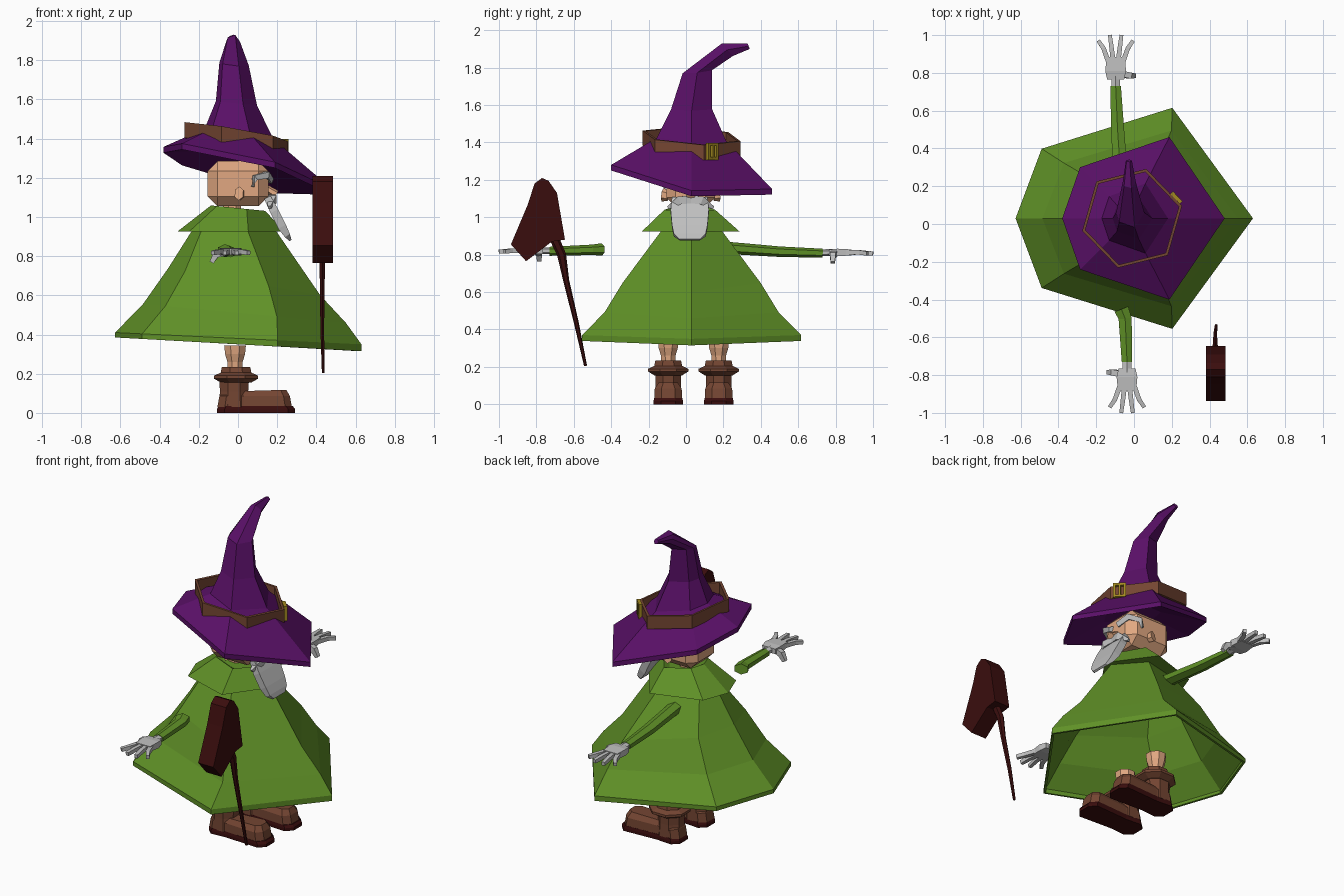
import bpy, bmesh, math
from mathutils import Vector

if "Cube" in bpy.data.objects:
    bpy.data.objects.remove(bpy.data.objects["Cube"])


def material(name, rgb):
    m = bpy.data.materials.new(name)
    m.diffuse_color = (*rgb, 1)
    m.use_nodes = True
    m.node_tree.nodes["Principled BSDF"].inputs["Base Color"].default_value = m.diffuse_color
    return m


GREEN = material("robe green", (0.115, 0.28, 0.02))
PURPLE = material("hat purple", (0.10, 0.005, 0.135))
BROWN = material("leather brown", (0.175, 0.06, 0.032))
DARK = material("dark wood", (0.042, 0.004, 0.004))
SKIN = material("skin", (0.75, 0.39, 0.22))
GREY = material("pale grey", (0.52, 0.52, 0.52))
GOLD = material("buckle gold", (0.36, 0.25, 0.015))

# Six-sided outline shared by robe, collar and hat
HEX = [(1, 0), (.32, 1), (-.78, .63), (-1, 0), (-.78, -.63), (.32, -1)]


def circle(n, start=0):
    return [(math.cos(math.radians(start) + 2 * math.pi * i / n),
             math.sin(math.radians(start) + 2 * math.pi * i / n)) for i in range(n)]


def ring(shape, c, rx, ry, slope_x=0, slope_y=0):
    return [Vector((c[0] + rx * u, c[1] + ry * v,
                    c[2] + slope_x * rx * u + slope_y * ry * v)) for u, v in shape]


def loft(name, rings, mat, caps=True, closed=False):
    bm = bmesh.new()
    vs = [[bm.verts.new(p) for p in r] for r in rings]
    n = len(vs[0])
    pairs = list(zip(vs, vs[1:])) + ([(vs[-1], vs[0])] if closed else [])
    for a, b in pairs:
        for i in range(n):
            j = (i + 1) % n
            bm.faces.new((a[i], a[j], b[j], b[i]))
    if caps and not closed:
        bm.faces.new(vs[0])
        bm.faces.new(vs[-1])
    bmesh.ops.recalc_face_normals(bm, faces=bm.faces)
    me = bpy.data.meshes.new(name)
    bm.to_mesh(me)
    bm.free()
    me.materials.append(mat)
    ob = bpy.data.objects.new(name, me)
    bpy.context.collection.objects.link(ob)
    return ob


def tube(name, pts, radii, mat, n=4, ref=(0, 0, 1)):
    """Sweep along pts; each radius is (sideways, upward)."""
    pts, ref = [Vector(p) for p in pts], Vector(ref)
    k = math.sqrt(2) if n == 4 else 1
    rings = []
    for i, p in enumerate(pts):
        d = (pts[min(i + 1, len(pts) - 1)] - pts[max(i - 1, 0)]).normalized()
        side = d.cross(ref).normalized()
        up = side.cross(d)
        a, b = radii[i]
        rings.append([p + side * u * a * k + up * v * b * k for u, v in circle(n, 180 / n)])
    return loft(name, rings, mat)


def box(name, c, size, mat, bevel=0, rot_z=0):
    x, y = size[0] / 2, size[1] / 2
    sq = [(1, 1), (-1, 1), (-1, -1), (1, -1)]
    ob = loft(name, [ring(sq, (0, 0, s * size[2] / 2), x, y) for s in (-1, 1)], mat)
    ob.location = c
    ob.rotation_euler.z = rot_z
    if bevel:
        m = ob.modifiers.new("Bevel", 'BEVEL')
        m.width, m.segments = bevel, 1
    return ob


# Robe: min x, max x, half depth, height at the min x and max x
robe_rows = [(-.627, .63, .585, .385, .315), (-.627, .63, .585, .41, .35),
             (-.485, .55, .465, .555, .46), (-.355, .42, .37, .74, .60),
             (-.235, .20, .165, .93, .92), (-.13, .13, .12, 1.04, 1.02)]
rings = []
for x0, x1, ry, z0, z1 in robe_rows:
    rx = (x1 - x0) / 2
    rings.append(ring(HEX, ((x0 + x1) / 2, .03, (z0 + z1) / 2), rx, ry, (z1 - z0) / (2 * rx)))
robe = loft("robe", rings, GREEN, caps=False)
solid = robe.modifiers.new("Solidify", 'SOLIDIFY')
solid.thickness, solid.offset = .015, -1

# Collar
loft("collar", [ring(HEX, (-.035, .025, .925), .275, .26),
                ring(HEX, (0, .02, 1.045), .138, .135, -.1),
                ring(HEX, (0, .02, 1.025), .10, .10, -.1)], GREEN)

# Hat brim and bent crown, hollow underneath
loft("hat", [ring(HEX, (.05, .03, 1.31), .17, .17, -.2, -.1),
             ring(HEX, (.05, .03, 1.22), .43, .43, -.25, -.15),
             ring(HEX, (.05, .03, 1.25), .43, .43, -.25, -.15),
             ring(HEX, (.005, .03, 1.425), .175, .185, -.15, -.05),
             ring(HEX, (-.008, .03, 1.58), .105, .11, -.1),
             ring(HEX, (-.02, .06, 1.78), .075, .078, -.1, .1),
             ring(HEX, (-.025, .22, 1.895), .035, .03, 0, -1.1),
             ring(HEX, (-.027, .335, 1.915), .016, .006, 0, -2.5)], PURPLE)

# Hat band and buckle
hexagon = circle(6, 14)
loft("hat_band", [ring(hexagon, (-.01, .03, z), r, r, -.17, -.06)
                  for r, z in ((.272, 1.355), (.272, 1.435), (.255, 1.435), (.255, 1.355))],
     BROWN, closed=True)
along = Vector((-.7, .71, 0))
mid = Vector((.224, .14, 1.352))
for s in (-1, 1):
    box("buckle_side", mid + along * s * .03, (.02, .013, .09), GOLD, 0, math.radians(44))
    box("buckle_bar", mid + Vector((0, 0, s * .038)), (.02, .07, .014), GOLD, 0, math.radians(44))
box("buckle_prong", mid, (.024, .012, .07), GOLD, 0, math.radians(44))

# Head, neck, ears, nose
box("head", (0, .025, 1.17), (.31, .26, .23), SKIN, .05)
octagon = circle(8, 22.5)
loft("neck", [ring(octagon, (-.03, .025, z), .05, .05) for z in (.98, 1.09)], SKIN)
tube("nose", [(.14, .025, 1.15), (.195, .025, 1.115)], [(.018, .018), (.026, .022)], SKIN, 6)
for s in (-1, 1):
    y = .025
    tube("ear", [(.015, y + s * .12, 1.115), (.005, y + s * .15, 1.12)],
         [(.02, .028), (.026, .036)], SKIN, 6)
    # Brows and moustache
    tube("eyebrow", [(.165, y + s * .03, 1.185), (.145, y + s * .10, 1.215),
                     (.085, y + s * .135, 1.20), (.075, y + s * .14, 1.155)],
         [(.014, .014), (.017, .017), (.014, .014), (.006, .006)], GREY, 4, (.3, .2, 1))
    tube("moustache", [(.165, y, 1.095), (.175, y + s * .06, 1.09), (.16, y + s * .12, 1.05)],
         [(.022, .02), (.022, .022), (.008, .008)], GREY)

# Beard
tube("beard", [(.15, .02, 1.10), (.185, .02, 1.03), (.225, .02, .95), (.252, .02, .905), (.268, .02, .88)],
     [(.095, .018), (.102, .022), (.095, .022), (.085, .015), (.055, .006)], GREY, 4, (1, 0, 0))

# Arms: sleeve, palm, four fingers and a bent thumb on each side
for s, x, start, z in ((1, -.097, .20, .808), (-1, -.037, .45, .818)):
    def at(dx, y, dz):
        return (x + s * dx, s * y, z + dz)
    lift = .03 if s > 0 else .01
    tube("sleeve", [at(.03, start, lift), at(.01, .50, .008), at(0, .73, 0)],
         [(.045, .033), (.04, .028), (.032, .024)], GREEN, 6)
    tube("wrist", [at(0, .70, .002), at(0, .79, .004)], [(.027, .018)] * 2, GREY, 6)
    tube("palm", [at(0, .765, .003), at(0, .81, .004), at(0, .885, .004)],
         [(.045, .016), (.055, .02), (.048, .016)], GREY)
    for k in (-1.5, -.5, .5, 1.5):
        reach = 1.0 if abs(k) < 1 else .97
        tube("finger", [at(k * .026, .86, .004), at(k * .043, .93, .004), at(k * .061, reach, -.002)],
             [(.013, .013), (.012, .012), (.010, .011)], GREY)
    tube("thumb", [at(.03, .795, 0), at(.075, .785, -.01), at(.098, .785, -.05)],
         [(.016, .016), (.017, .016), (.011, .011)], GREY, 4, (0, 1, 0))

# Legs and boots
FOOT = [(1, .5), (.82, 1), (-.3, .85), (-.8, .95), (-1, .5),
        (-1, -.5), (-.8, -.95), (-.3, -.85), (.82, -1), (1, -.5)]
for y in (-.095, .175):
    loft("leg", [ring(octagon, (-.015, y, z), r, r) for z, r in
                 ((.18, .038), (.26, .042), (.30, .055), (.345, .06))], SKIN)
    loft("boot_shaft", [ring(octagon, (-.02, y, z), rx, ry) for z, rx, ry in
                        ((.03, .085, .075), (.11, .078, .073), (.165, .082, .075))], BROWN)
    loft("boot_cuff", [ring(octagon, (-.01, y, z), r, r * .95) for z, r in
                       ((.155, .085), (.175, .122), (.19, .122), (.205, .085), (.235, .078))], BROWN)
    loft("boot_foot", [ring(FOOT, (.085, y, .03), .19, .074), ring(FOOT, (.085, y, .085), .18, .072),
                       ring(FOOT, (.085, y, .113), .162, .05, .03)], BROWN)
    loft("boot_sole", [ring(FOOT, (.092, y, 0), .20, .079),
                       ring(FOOT, (.092, y, .018), .20, .079),
                       ring(FOOT, (.09, y, .034), .19, .075)], DARK)

# Broom: flat brush profile extruded sideways, and a crooked handle
brush = [(-.77, 1.21), (-.735, 1.195), (-.69, 1.13), (-.647, .88), (-.717, .87),
         (-.855, .765), (-.936, .855), (-.845, 1.07), (-.81, 1.18)]
loft("broom_brush", [[Vector((x, y, z)) for y, z in brush] for x in (.38, .485)], DARK)
tube("broom_handle", [(.43, -.71, .90), (.43, -.665, .80), (.43, -.64, .66),
                      (.43, -.585, .43), (.435, -.537, .205)],
     [(.02, .026), (.018, .024), (.014, .016), (.011, .013), (.008, .008)], DARK, 6, (0, 1, 0))
